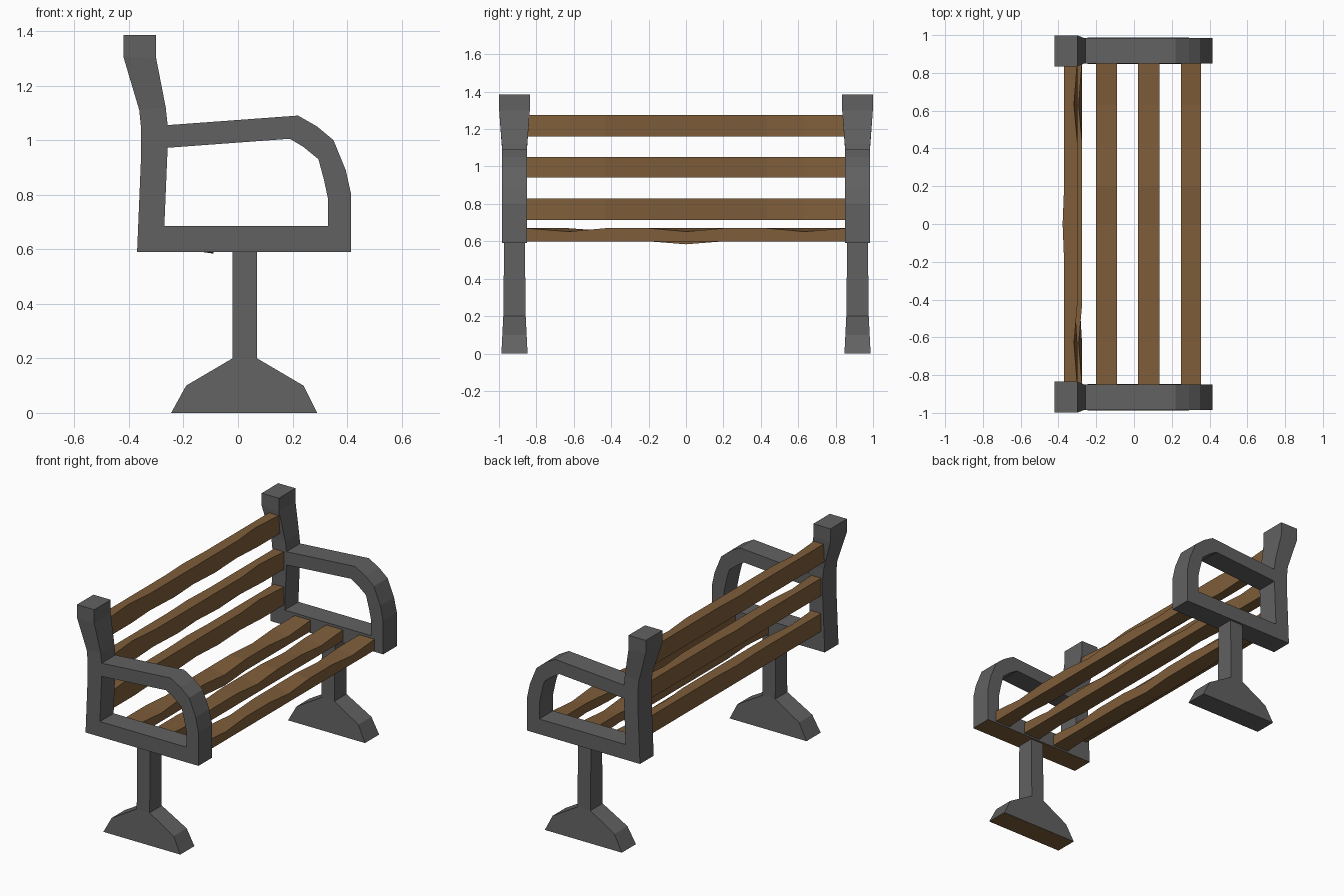
import bpy, bmesh

if "Cube" in bpy.data.objects:
    bpy.data.objects.remove(bpy.data.objects["Cube"])

def material(name, col):
    m = bpy.data.materials.new(name)
    m.diffuse_color = (*col, 1)
    m.use_nodes = True
    m.node_tree.nodes["Principled BSDF"].inputs["Base Color"].default_value = m.diffuse_color
    return m

IRON = material("dark_iron", (0.12, 0.12, 0.12))
WOOD = material("brown_wood", (0.21, 0.11, 0.042))

def finish(name, bm, mats):
    bmesh.ops.recalc_face_normals(bm, faces=bm.faces)
    me = bpy.data.meshes.new(name)
    bm.to_mesh(me)
    bm.free()
    ob = bpy.data.objects.new(name, me)
    bpy.context.collection.objects.link(ob)
    for m in mats:
        me.materials.append(m)
    return ob

def prism(name, pts, cells, half, yc):
    """Thicken a flat xz layout of cells along y; half(z) is the half thickness."""
    bm = bmesh.new()
    a = [bm.verts.new((x, yc - half(z), z)) for x, z in pts]
    b = [bm.verts.new((x, yc + half(z), z)) for x, z in pts]
    edges = {}
    for c in cells:
        bm.faces.new([a[i] for i in c])
        bm.faces.new([b[i] for i in c])
        for i, j in zip(c, c[1:] + c[:1]):
            edges.setdefault(frozenset((i, j)), []).append((i, j))
    for use in edges.values():
        if len(use) == 1:
            i, j = use[0]
            bm.faces.new((a[i], a[j], b[j], b[i]))
    ob = finish(name, bm, [IRON, WOOD])
    # undersides of the front-side frame carry the wood colour
    if yc < 0:
        zmin = min(z for _, z in pts)
        for f in ob.data.polygons:
            if f.normal.z < -0.9 and f.center.z < zmin + 0.01:
                f.material_index = 1
    return ob

# arm loop: outer and inner outline, from seat rear round to the post
outer = [(-.37, .59), (.415, .59), (.415, .80), (.395, .89), (.35, 1.0),
         (.29, 1.05), (.22, 1.09), (-.258, 1.055)]
inner = [(-.27, .685), (.33, .685), (.33, .785), (.315, .855), (.295, .93),
         (.24, .975), (.19, 1.005), (-.258, .972)]
# back post continuing upward
post = [(-.355, .95), (-.356, 1.05), (-.265, 1.12), (-.362, 1.11),
        (-.30, 1.30), (-.42, 1.305), (-.30, 1.385), (-.42, 1.385)]
frame_pts = outer + inner + post
frame_cells = [(i, i + 1, i + 9, i + 8) for i in range(7)]
frame_cells += [(0, 8, 15, 16), (16, 15, 7, 17), (17, 7, 18, 19),
                (19, 18, 20, 21), (21, 20, 22, 23)]

# pedestal leg with flared foot
leg_pts = [(-.245, 0), (.29, 0), (.24, .10), (-.19, .10),
           (.07, .20), (-.02, .20), (.07, .62), (-.02, .62)]
leg_cells = [(0, 1, 2, 3), (3, 2, 4, 5), (5, 4, 6, 7)]

for side, s in (("front", -1), ("back", 1)):
    prism(side + "_side_frame", frame_pts, frame_cells,
          lambda z: .082 if z > 1.2 else .068, s * .917)
    prism(side + "_pedestal", leg_pts, leg_cells,
          lambda z: .070 - .05 * z if z < .25 else .055, s * .917)

STATIONS = (-.86, -.63, -.43, -.2, 0, .2, .43, .63, .86)

def slat(name, u0, u1, v0, v1, place, dents):
    """Worn plank: u across the width, v through the thickness.
    dents maps (corner, abs station) to a shift along v."""
    bm = bmesh.new()
    rings = []
    for y in STATIONS:
        corners = [(u0, v0), (u1, v0), (u1, v1), (u0, v1)]
        rings.append([bm.verts.new(place(u, v + dents.get((k, abs(y)), 0), y))
                      for k, (u, v) in enumerate(corners)])
    for p, q in zip(rings, rings[1:]):
        for k in range(4):
            n = (k + 1) % 4
            bm.faces.new((p[k], p[n], q[n], q[k]))
    bm.faces.new(rings[0])
    bm.faces.new(rings[-1])
    finish(name, bm, [WOOD])

# seat slats
for n, (x0, x1) in enumerate([(-.20, -.09), (.02, .135), (.25, .355)]):
    dents = {(2, .63): -.018, (2, 0): -.018, (3, .43): -.014, (0, .63): .012}
    if n == 0:
        dents[(1, 0)] = -.016
    slat(f"seat_slat_{n + 1}", x0, x1, .60, .67, lambda u, v, y: (u, y, v), dents)

# backrest slats
rows = [(.715, .828, -.345, -.275), (.94, 1.05, -.345, -.275), (1.16, 1.275, -.37, -.30)]
for n, (z0, z1, x0, x1) in enumerate(rows):
    dents = {(2, .63): -.018, (3, .43): -.012, (3, 0): -.012, (1, 0): -.008}
    slat(f"back_slat_{n + 1}", z0, z1, x0, x1, lambda u, v, y: (v, y, u), dents)
